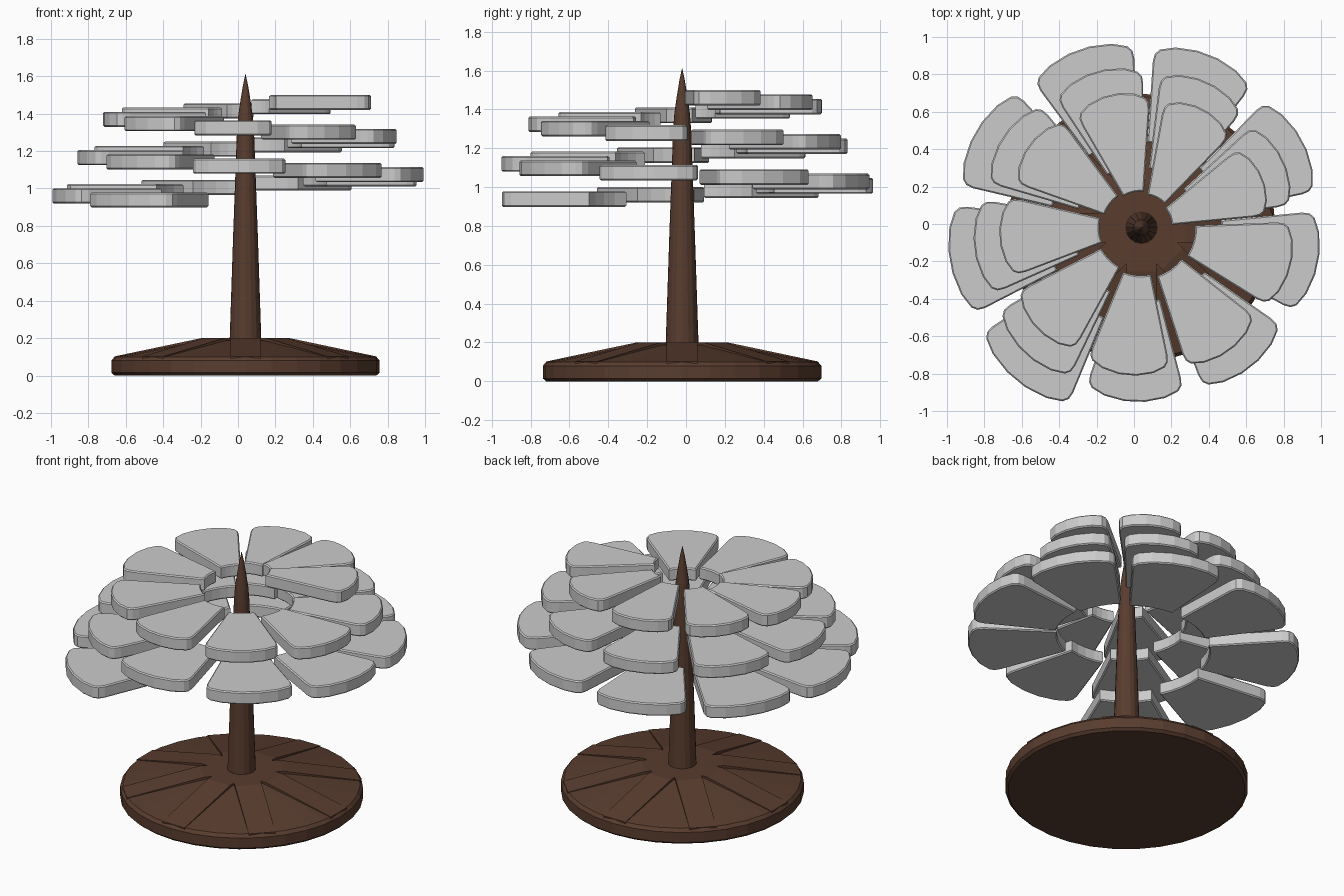
import bpy, bmesh, math
from mathutils import Matrix, Vector

cube = bpy.data.objects.get("Cube")
if cube:
    bpy.data.objects.remove(cube, do_unlink=True)

CENTRE = Vector((0.04, -0.02, 0))
PETALS = 24


def material(name, rgb):
    m = bpy.data.materials.new(name)
    m.use_nodes = True
    m.diffuse_color = (*rgb, 1)
    m.node_tree.nodes["Principled BSDF"].inputs["Base Color"].default_value = (*rgb, 1)
    return m


grey = material("light_grey", (0.6, 0.6, 0.6))
brown = material("dark_brown", (0.1, 0.046, 0.028))


def finish(bm, name, mat, smooth=False):
    bmesh.ops.recalc_face_normals(bm, faces=bm.faces[:])
    mesh = bpy.data.meshes.new(name)
    bm.to_mesh(mesh)
    bm.free()
    mesh.materials.append(mat)
    obj = bpy.data.objects.new(name, mesh)
    obj.location = CENTRE
    bpy.context.collection.objects.link(obj)
    return obj


def lathe(name, profile, sides, mat):
    """Turn a (radius, height) profile around the vertical axis."""
    bm = bmesh.new()
    verts = [bm.verts.new((r, 0, z)) for r, z in profile]
    edges = [bm.edges.new(pair) for pair in zip(verts, verts[1:])]
    bmesh.ops.spin(bm, geom=verts + edges, cent=(0, 0, 0), axis=(0, 0, 1),
                   angle=math.tau, steps=sides, use_duplicate=False)
    bmesh.ops.remove_doubles(bm, verts=bm.verts[:], dist=0.0005)
    return finish(bm, name, mat)


def prism(name, outline, z, height, mat, bevel):
    """Extrude a flat outline upwards and soften its rim."""
    bm = bmesh.new()
    face = bm.faces.new([bm.verts.new((x, y, z)) for x, y in outline])
    up = bmesh.ops.extrude_face_region(bm, geom=[face])
    bmesh.ops.translate(bm, vec=(0, 0, height),
                        verts=[v for v in up["geom"] if isinstance(v, bmesh.types.BMVert)])
    rim = [e for e in bm.edges if abs(e.verts[0].co.z - e.verts[1].co.z) < 0.001]
    bmesh.ops.bevel(bm, geom=rim, offset=bevel, segments=1, affect='EDGES')
    return finish(bm, name, mat)


def petal_outline(inner, outer, middle):
    """Ring sector with a rounded outer rim and a hollow inner rim."""
    half = math.radians(17)
    rim = [(1, 0.1), (0.97, 0.06), (0.88, 0.035), (0.6, 0.012), (0.2, 0)]
    points = [(a, outer - drop) for a, drop in rim]
    points += [(-a, r) for a, r in reversed(points)]
    points += [(a, inner) for a in (-1, -0.5, 0, 0.5, 1)]
    return [(r * math.cos(middle + a * half), r * math.sin(middle + a * half))
            for a, r in points]


# Spiral of flat petals, climbing clockwise and shrinking inwards
for i in range(PETALS):
    outer = 1.055 - 0.0155 * i
    angle = math.radians(-129.5 - 40.35 * i)
    prism(f"petal_{i + 1}", petal_outline(outer - 0.535, outer, angle),
          0.898 + 0.0227 * i, 0.08, grey, 0.007)

# Pole with a pointed tip
lathe("pole", [(0, 0.1), (0.085, 0.18), (0.066, 0.75), (0.046, 1.3), (0.04, 1.38),
               (0.027, 1.47), (0.014, 1.55), (0, 1.615)], 16, brown)

# Round base with a shallow cone on top
lathe("base", [(0, 0), (0.7, 0), (0.717, 0.015), (0.717, 0.08), (0.7, 0.1),
               (0.23, 0.188), (0, 0.188)], 32, brown)

# Sloping ribs on the base
for i in range(8):
    bm = bmesh.new()
    side = [(0.05, 0.1), (0.7, 0.08), (0.7, 0.102), (0.235, 0.2), (0.05, 0.2)]
    face = bm.faces.new([bm.verts.new((x, -0.08, z)) for x, z in side])
    across = bmesh.ops.extrude_face_region(bm, geom=[face])
    bmesh.ops.translate(bm, vec=(0, 0.16, 0),
                        verts=[v for v in across["geom"] if isinstance(v, bmesh.types.BMVert)])
    bmesh.ops.rotate(bm, verts=bm.verts[:], cent=(0, 0, 0),
                     matrix=Matrix.Rotation(i * math.tau / 8, 3, 'Z'))
    finish(bm, f"base_rib_{i + 1}", brown)
